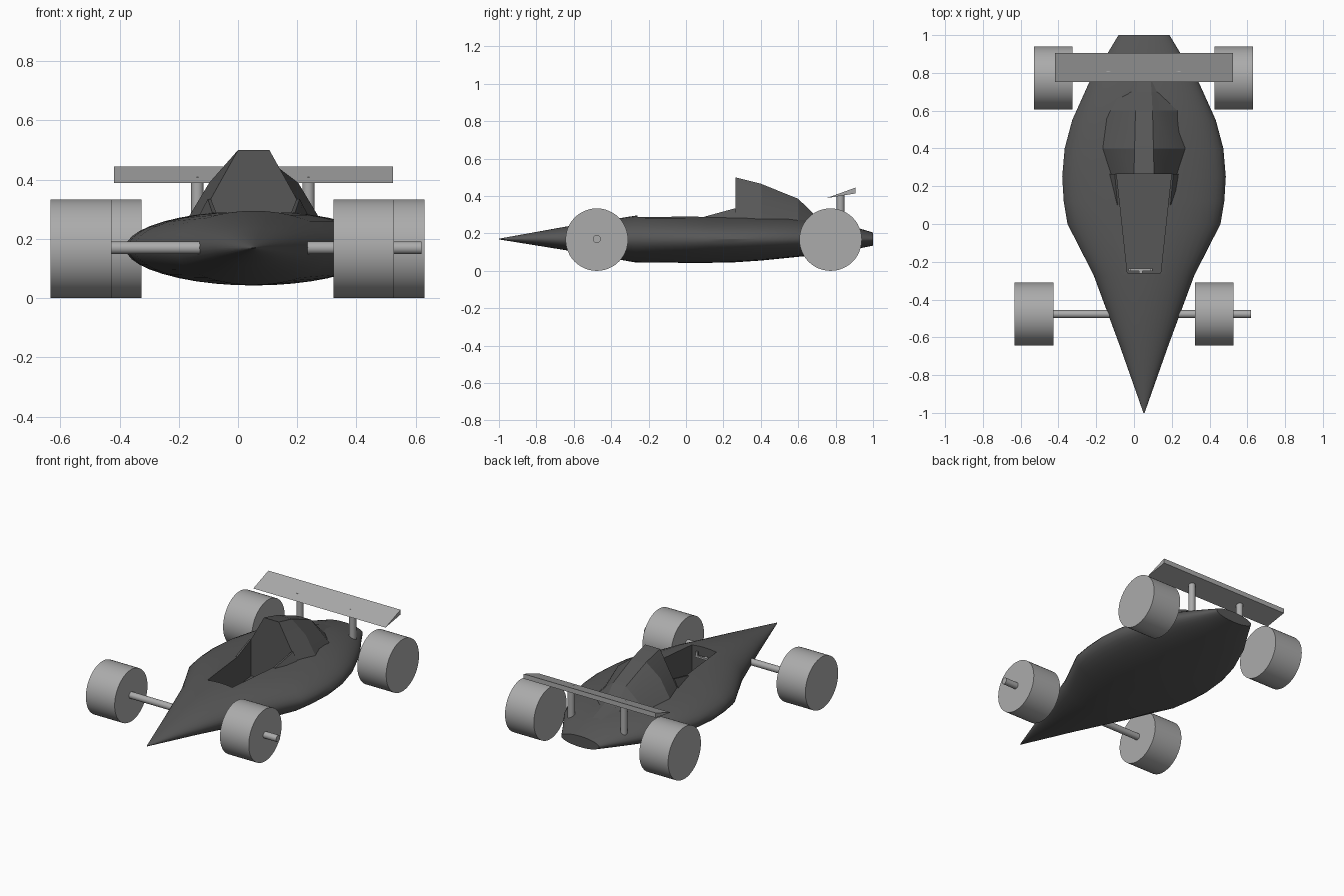
import bpy, bmesh
from math import sin, cos, pi, copysign

cube = bpy.data.objects.get("Cube")
if cube:
    bpy.data.objects.remove(cube, do_unlink=True)

CX = 0.053  # centre line of the body


def material(name, value):
    m = bpy.data.materials.new(name)
    m.use_nodes = True
    colour = (value, value, value, 1)
    m.diffuse_color = colour
    m.node_tree.nodes["Principled BSDF"].inputs["Base Color"].default_value = colour
    return m


dark_grey = material("dark_grey", 0.095)
light_grey = material("light_grey", 0.41)


def activate(obj):
    bpy.ops.object.select_all(action="DESELECT")
    obj.select_set(True)
    bpy.context.view_layer.objects.active = obj


def finish(obj, mat, angle=30):
    obj.data.materials.clear()
    obj.data.materials.append(mat)
    activate(obj)
    bpy.ops.object.shade_smooth_by_angle(angle=angle * pi / 180)


def loft(name, rings):
    """Skin a list of equal-length closed rings and cap both ends."""
    bm = bmesh.new()
    loops = [[bm.verts.new(p) for p in ring] for ring in rings]
    n = len(loops[0])
    for a, b in zip(loops, loops[1:]):
        for i in range(n):
            j = (i + 1) % n
            bm.faces.new((a[i], a[j], b[j], b[i]))
    bm.faces.new(loops[0])
    bm.faces.new(loops[-1])
    bmesh.ops.recalc_face_normals(bm, faces=bm.faces)
    mesh = bpy.data.meshes.new(name)
    bm.to_mesh(mesh)
    bm.free()
    obj = bpy.data.objects.new(name, mesh)
    bpy.context.collection.objects.link(obj)
    return obj


def mirrored(y, half):
    """Ring across the centre line from (half width, z) points."""
    right = [(CX + w, y, z) for w, z in half]
    left = [(CX - w, y, z) for w, z in reversed(half)]
    return right + left


def oval(y, w, top, bottom, n=40):
    mid = 0.17
    ring = []
    for i in range(n):
        a = 2 * pi * i / n
        h = (top - mid) if sin(a) > 0 else (mid - bottom)
        ring.append((CX + w * cos(a), y, mid + h * sin(a)))
    return ring


def cylinder(name, radius, depth, location, along_x, mat):
    bpy.ops.mesh.primitive_cylinder_add(
        vertices=48, radius=radius, depth=depth, location=location,
        rotation=(0, pi / 2 if along_x else 0, 0))
    obj = bpy.context.object
    obj.name = name
    finish(obj, mat)
    return obj


def box(name, size, location, mat):
    bpy.ops.mesh.primitive_cube_add(size=1, location=location)
    obj = bpy.context.object
    obj.name = name
    obj.scale = size
    obj.data.materials.append(mat)


# Body: pointed nose, wide middle, blunt tail (y, half width, top, bottom)
stations = [
    (-1.0, 0.003, 0.172, 0.168), (-0.64, 0.13, 0.237, 0.11),
    (-0.27, 0.267, 0.295, 0.045), (0.0, 0.405, 0.295, 0.043),
    (0.12, 0.425, 0.295, 0.043), (0.25, 0.433, 0.295, 0.045),
    (0.4, 0.42, 0.295, 0.055), (0.55, 0.38, 0.29, 0.07),
    (0.75, 0.29, 0.27, 0.09), (0.9, 0.195, 0.235, 0.115),
    (1.0, 0.135, 0.205, 0.135)]
body = loft("body", [oval(*s) for s in stations])

# Raised rim beside the rear of the cockpit
rim = loft("cockpit_rim", [
    mirrored(0.1, [(0.18, 0.24), (0.14, 0.29)]),
    mirrored(0.265, [(0.205, 0.24), (0.155, 0.335)])])

# Cockpit opening, cut from body and rim
cutter = loft("cockpit_cutter", [
    [(CX + sx * w, y, z) for sx, z in ((1, 0.1), (1, 0.6), (-1, 0.6), (-1, 0.1))]
    for y, w in ((-0.26, 0.088), (0.266, 0.145))])
cutter.hide_render = True
for part in (body, rim):
    mod = part.modifiers.new("cockpit", "BOOLEAN")
    mod.operation = "DIFFERENCE"
    mod.solver = "EXACT"
    mod.object = cutter
    activate(part)
    bpy.ops.object.modifier_apply(modifier=mod.name)
    finish(part, dark_grey)
bpy.data.objects.remove(cutter, do_unlink=True)

# Headrest fairing behind the cockpit
headrest = loft("headrest_fairing", [
    mirrored(0.264, [(0.2, 0.24), (0.145, 0.335), (0.053, 0.5)]),
    mirrored(0.4, [(0.24, 0.24), (0.15, 0.39), (0.05, 0.466)]),
    mirrored(0.6, [(0.21, 0.24), (0.11, 0.33), (0.045, 0.385)]),
    mirrored(0.7, [(0.16, 0.23), (0.08, 0.265), (0.04, 0.288)]),
    mirrored(0.85, [(0.1, 0.21), (0.06, 0.23), (0.03, 0.245)])])
finish(headrest, dark_grey, 15)

# Steering yoke at the front of the cockpit
box("steering_bar", (0.13, 0.012, 0.012), (0.035, -0.242, 0.235), light_grey)
box("steering_column", (0.018, 0.03, 0.012), (0.035, -0.25, 0.235), light_grey)
for side, x in (("right", -0.022), ("left", 0.092)):
    box(side + "_steering_grip", (0.014, 0.012, 0.03), (x, -0.242, 0.25), light_grey)

# Wheels
for name, x, y in (("front_right", -0.53, -0.477), ("front_left", 0.425, -0.477),
                   ("rear_right", -0.428, 0.773), ("rear_left", 0.528, 0.773)):
    cylinder(name + "_wheel", 0.167, 0.205, (x, y, 0.167), True, light_grey)

# Front axle, sticking out past the left wheel
cylinder("front_axle", 0.021, 1.07, (0.085, -0.477, 0.17), True, light_grey)

# Rear wing and its posts
wing = loft("rear_wing", [
    [(x, 0.752, 0.389), (x, 0.906, 0.445), (x, 0.906, 0.414)]
    for x in (-0.418, 0.523)])
finish(wing, light_grey, 5)
for side, x in (("right", -0.137), ("left", 0.238)):
    cylinder(side + "_wing_post", 0.021, 0.21, (x, 0.826, 0.305), False, light_grey)
